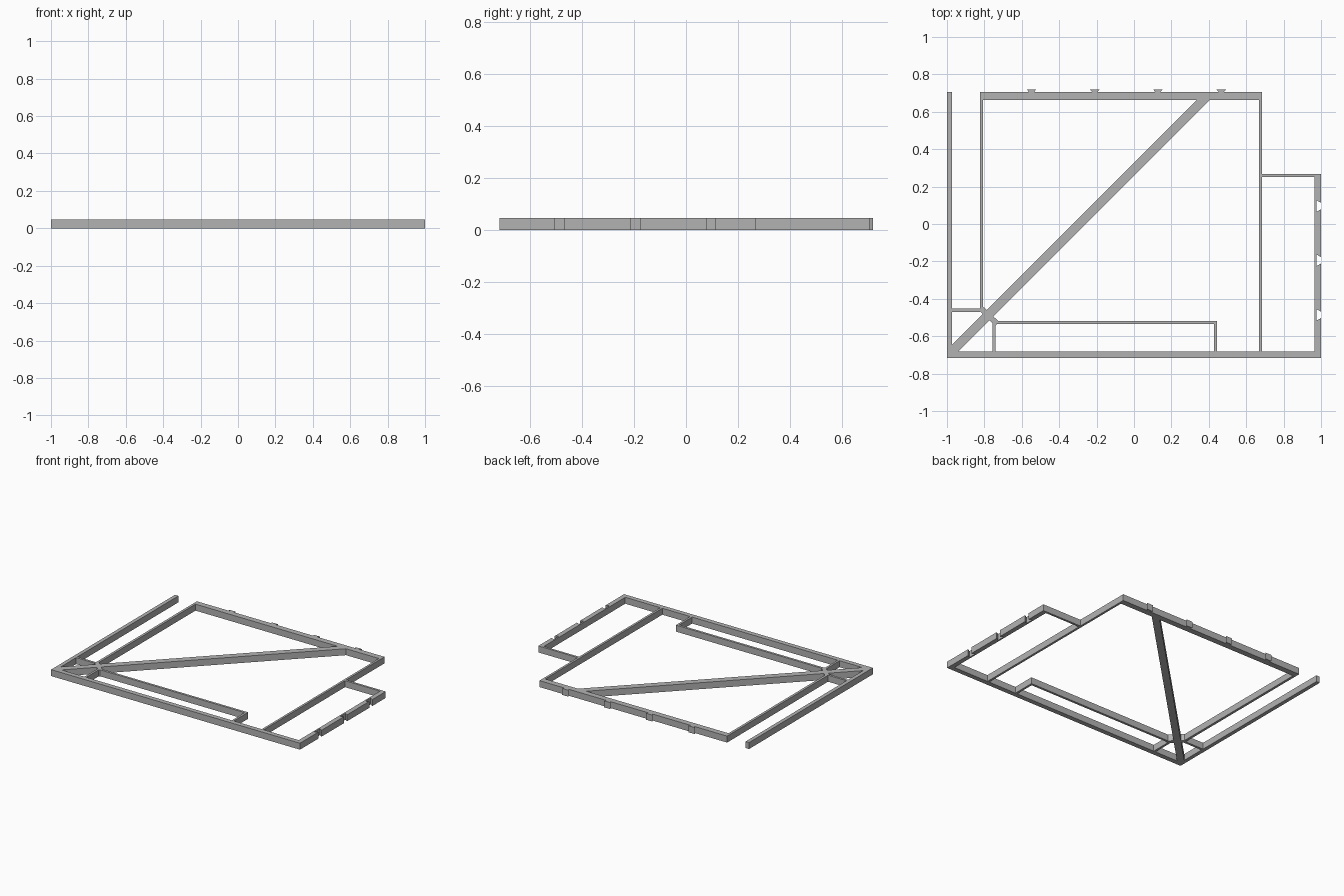
import bpy
import bmesh
from mathutils import Vector

if "Cube" in bpy.data.objects:
    bpy.data.objects.remove(bpy.data.objects["Cube"], do_unlink=True)

HEIGHT = 0.047
GREY = (0.45, 0.45, 0.45, 1)

grey = bpy.data.materials.new("plain grey")
grey.use_nodes = True
grey.diffuse_color = GREY
grey.node_tree.nodes["Principled BSDF"].inputs["Base Color"].default_value = GREY


def prism(name, outline):
    """Extrude a flat outline up to the frame height."""
    bm = bmesh.new()
    base = bm.faces.new([bm.verts.new((x, y, 0)) for x, y in outline])
    top = bmesh.ops.extrude_face_region(bm, geom=[base])["geom"]
    bmesh.ops.translate(bm, vec=(0, 0, HEIGHT),
                        verts=[v for v in top if isinstance(v, bmesh.types.BMVert)])
    bmesh.ops.recalc_face_normals(bm, faces=bm.faces)
    mesh = bpy.data.meshes.new(name)
    bm.to_mesh(mesh)
    bm.free()
    mesh.materials.append(grey)
    obj = bpy.data.objects.new(name, mesh)
    bpy.context.collection.objects.link(obj)
    return obj


def bar(name, x0, x1, y0, y1):
    return prism(name, [(x0, y0), (x1, y0), (x1, y1), (x0, y1)])


def brace(name, start, end, width):
    a, b = Vector(start), Vector(end)
    side = (b - a).normalized().orthogonal() * width / 2
    return prism(name, [a - side, b - side, b + side, a + side])


# Outer frame
bar("front_rail", -1, 1, -0.717, -0.682)
bar("right_rail", -1, -0.972, -0.682, 0.705)
bar("back_rail", -0.824, 0.684, 0.663, 0.705)

# Thin inner rails
bar("inner_right_rail", -0.824, -0.806, -0.46, 0.663)
bar("inner_left_rail", 0.668, 0.684, -0.682, 0.663)
bar("corner_rail", -0.972, -0.824, -0.470, -0.453)

# Long narrow box along the front
bar("front_box_rail", -0.757, 0.444, -0.535, -0.518)
bar("front_box_right_end", -0.757, -0.741, -0.682, -0.535)
bar("front_box_left_end", 0.428, 0.444, -0.682, -0.535)

# Diagonal brace and the short cross piece
brace("diagonal_brace", (-0.975, -0.682), (0.388, 0.681), 0.048)
brace("cross_brace", (-0.821, -0.449), (-0.732, -0.534), 0.030)

# Side box, with dovetail notches in its outer rail
bar("side_box_back_rail", 0.684, 0.966, 0.251, 0.267)
outline = [(0.966, 0.267), (0.966, -0.682), (1, -0.682)]
for y in (-0.486, -0.194, 0.096):
    outline += [(1, y - 0.017), (0.977, y - 0.030), (0.977, y + 0.030), (1, y + 0.017)]
prism("side_box_notched_rail", outline + [(1, 0.267)])

# Dovetail tabs on the back rail
for i in range(4):
    x = -0.548 + i * 0.338
    prism("dovetail_tab", [(x - 0.013, 0.705), (x + 0.013, 0.705),
                           (x + 0.026, 0.719), (x - 0.026, 0.719)])
